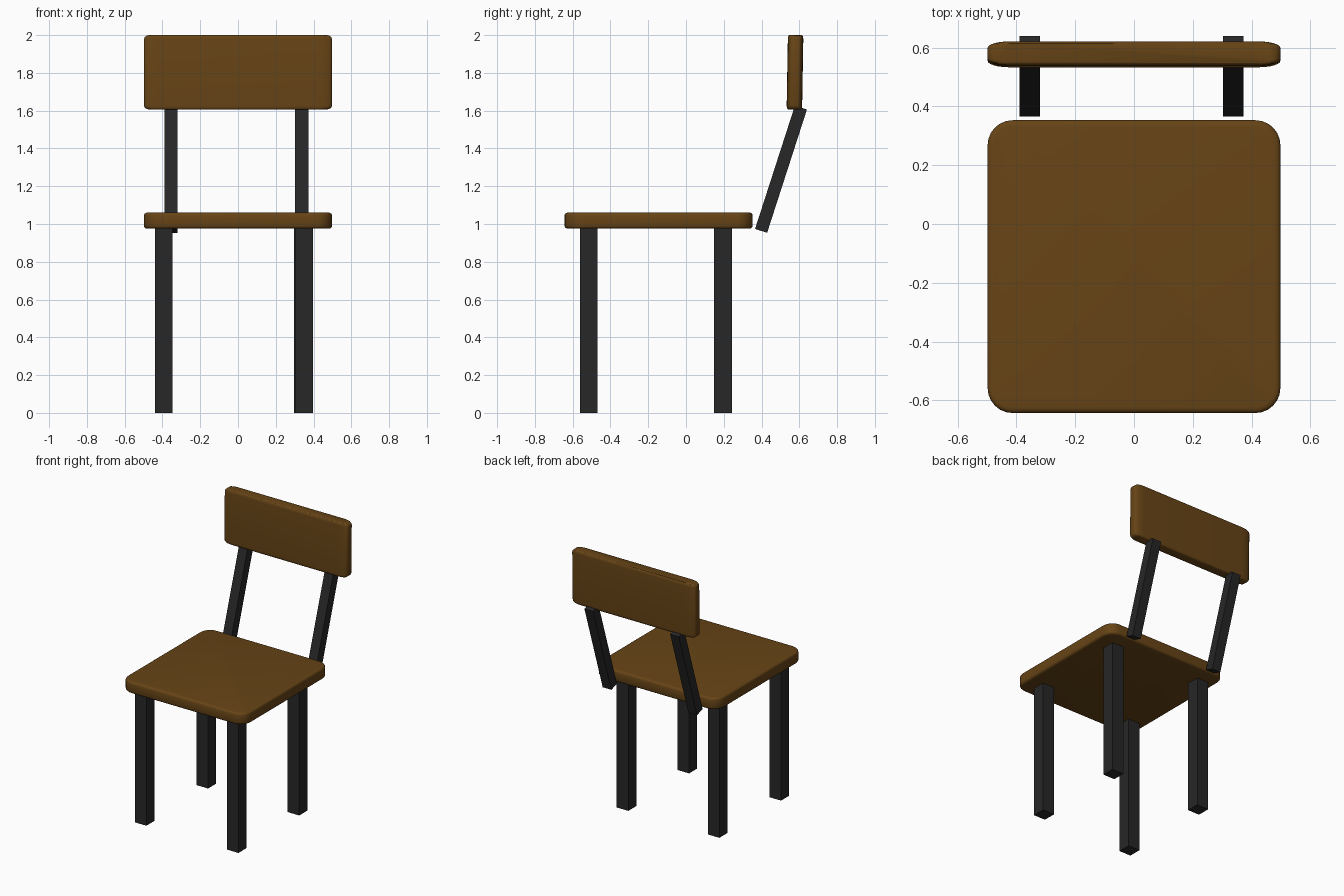
import bpy, bmesh
from math import sin, cos, pi, radians

if "Cube" in bpy.data.objects:
    bpy.data.objects.remove(bpy.data.objects["Cube"])


def material(name, rgb):
    m = bpy.data.materials.new(name)
    m.diffuse_color = (*rgb, 1)
    m.use_nodes = True
    m.node_tree.nodes["Principled BSDF"].inputs["Base Color"].default_value = m.diffuse_color
    return m


WOOD = material("wood", (0.135, 0.058, 0.008))
METAL = material("dark_metal", (0.02, 0.02, 0.02))


def add_object(name, bm, loc, tilt, mat):
    bmesh.ops.recalc_face_normals(bm, faces=bm.faces[:])
    me = bpy.data.meshes.new(name)
    bm.to_mesh(me)
    bm.free()
    me.materials.append(mat)
    ob = bpy.data.objects.new(name, me)
    bpy.context.collection.objects.link(ob)
    ob.location = loc
    ob.rotation_euler.x = radians(tilt)
    return ob


def bar(name, size, loc, tilt=0):
    """Square-edged post."""
    bm = bmesh.new()
    bmesh.ops.create_cube(bm, size=1)
    bmesh.ops.scale(bm, vec=size, verts=bm.verts[:])
    return add_object(name, bm, loc, tilt, METAL)


def slab(name, size, corner, inset, loc, tilt=0, seg=6, rim=3):
    """Board with rounded corners in plan and a rounded rim above and below."""
    hx, hy, hz = (s / 2 for s in size)
    rx, ry = corner
    ix, iy, iz = inset
    steps = [i * pi / 2 / rim for i in range(rim + 1)]
    levels = [(1 - sin(a), -hz + iz * (1 - cos(a))) for a in steps]
    levels += [(f, -z) for f, z in reversed(levels)]
    bm = bmesh.new()
    rings = []
    for f, z in levels:
        ring = []
        for q, (sx, sy) in enumerate([(1, 1), (-1, 1), (-1, -1), (1, -1)]):
            for i in range(seg + 1):
                a = (q + i / seg) * pi / 2
                x = sx * (hx - rx) + (rx - ix * f) * cos(a)
                y = sy * (hy - ry) + (ry - iy * f) * sin(a)
                ring.append(bm.verts.new((x, y, z)))
        rings.append(ring)
    n = len(rings[0])
    for a, b in zip(rings, rings[1:]):
        for i in range(n):
            j = (i + 1) % n
            bm.faces.new((a[i], a[j], b[j], b[i]))
    bm.faces.new(rings[0])
    bm.faces.new(rings[-1])
    ob = add_object(name, bm, loc, tilt, WOOD)
    bpy.ops.object.select_all(action='DESELECT')
    ob.select_set(True)
    bpy.context.view_layer.objects.active = ob
    bpy.ops.object.shade_smooth_by_angle(angle=radians(35))
    return ob


# Seat and backrest boards
slab("seat", (0.996, 0.996, 0.086), (0.085, 0.085), (0.02, 0.02, 0.015),
     (0, -0.145, 1.018))
slab("backrest", (0.996, 0.082, 0.394), (0.075, 0.022), (0.03, 0.008, 0.022),
     (0, 0.577, 1.803), tilt=-1)

# Four straight legs
for name, x, y in [("front_leg_left", -0.393, -0.515), ("front_leg_right", 0.35, -0.515),
                   ("back_leg_left", -0.393, 0.196), ("back_leg_right", 0.343, 0.196)]:
    bar(name, (0.094, 0.094, 0.98), (x, y, 0.49))

# Two leaning supports behind the seat
for name, x in [("back_support_left", -0.355), ("back_support_right", 0.337)]:
    bar(name, (0.07, 0.067, 0.686), (x, 0.503, 1.29), tilt=-17.9)
